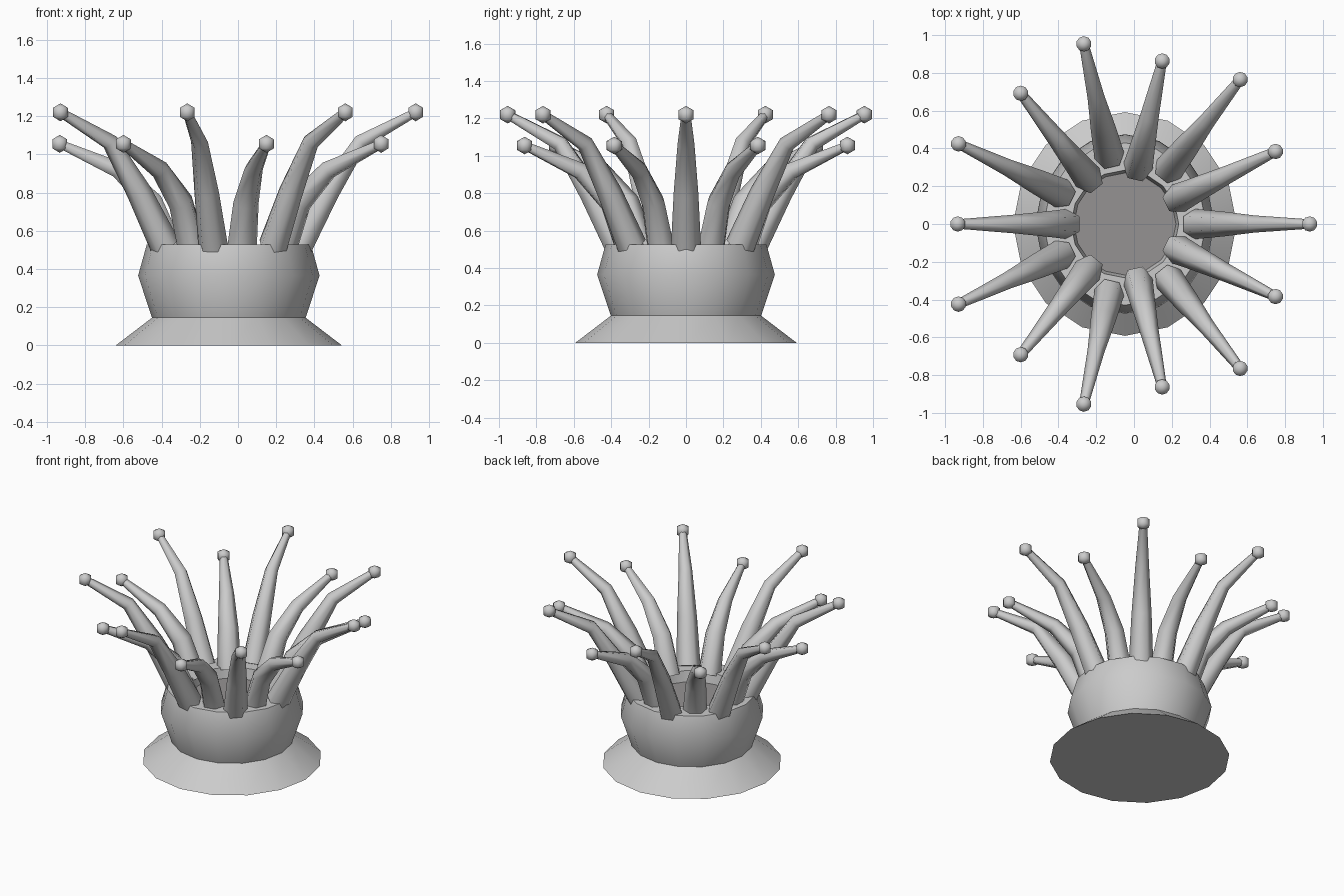
import bpy, bmesh, math
from mathutils import Vector, Matrix

if "Cube" in bpy.data.objects:
    bpy.data.objects.remove(bpy.data.objects["Cube"])

CX = -0.048  # the stalk axis sits slightly left of the origin


def finish(name, bm, smooth_deg, mat=None):
    bmesh.ops.recalc_face_normals(bm, faces=bm.faces)
    me = bpy.data.meshes.new(name)
    bm.to_mesh(me)
    bm.free()
    ob = bpy.data.objects.new(name, me)
    bpy.context.collection.objects.link(ob)
    if mat:
        me.materials.append(mat)
    bpy.ops.object.select_all(action='DESELECT')
    ob.select_set(True)
    bpy.context.view_layer.objects.active = ob
    bpy.ops.object.shade_smooth_by_angle(angle=math.radians(smooth_deg))
    return ob


def skin(bm, rings):
    # bridge successive rings and cap both ends
    n = len(rings[0])
    for a, b in zip(rings, rings[1:]):
        for i in range(n):
            j = (i + 1) % n
            bm.faces.new((a[i], a[j], b[j], b[i]))
    bm.faces.new(rings[0][::-1])
    bm.faces.new(rings[-1])


def lathe(name, profile, sides, smooth_deg):
    bm = bmesh.new()
    rings = []
    for r, z in profile:
        rings.append([bm.verts.new((CX + r * math.cos(math.tau * i / sides),
                                    r * math.sin(math.tau * i / sides), z))
                      for i in range(sides)])
    skin(bm, rings)
    return finish(name, bm, smooth_deg)


def tentacle(name, path, radii, angle, sides=6):
    # tapered tube bent in the radial plane (r, z)
    bm = bmesh.new()
    out = Vector((math.cos(angle), math.sin(angle), 0))
    side = Vector((-math.sin(angle), math.cos(angle), 0))
    pts = [Vector((CX, 0, 0)) + out * r + Vector((0, 0, z)) for r, z in path]
    rings = []
    for k, (p, rad) in enumerate(zip(pts, radii)):
        t = (pts[min(k + 1, len(pts) - 1)] - pts[max(k - 1, 0)]).normalized()
        nrm = side.cross(t)
        ring = []
        for i in range(sides):
            a = math.tau * (i + 0.5) / sides
            ring.append(bm.verts.new(p + rad * (math.cos(a) * nrm + math.sin(a) * side)))
        rings.append(ring)
    skin(bm, rings)
    finish(name, bm, 65)
    # ball on the tip
    bm = bmesh.new()
    bmesh.ops.create_uvsphere(bm, u_segments=10, v_segments=3, radius=0.047,
                              matrix=Matrix.Translation(pts[-1]))
    finish(name + "_tip", bm, 75)


# stalk with flared foot, rim and recessed top
lathe("stalk", [(0.592, 0), (0.402, 0.145), (0.475, 0.365), (0.43, 0.527),
                (0.285, 0.527), (0.27, 0.45)], 16, 40)

# dark mouth floor
dark = bpy.data.materials.new("dark_grey")
dark.diffuse_color = (0.3, 0.29, 0.29, 1)
dark.use_nodes = True
dark.node_tree.nodes["Principled BSDF"].inputs["Base Color"].default_value = dark.diffuse_color
bm = bmesh.new()
bmesh.ops.create_circle(bm, cap_ends=True, segments=16, radius=0.27,
                        matrix=Matrix.Translation((CX, 0, 0.453)))
finish("mouth", bm, 30, dark)

# seven long outer and seven short inner tentacles, alternating
LONG = [(0.37, 0.52), (0.52, 0.80), (0.69, 1.065), (0.978, 1.22)]
SHORT = [(0.305, 0.50), (0.405, 0.75), (0.58, 0.92), (0.885, 1.055)]
for i in range(7):
    a = math.tau * i / 7
    tentacle(f"long_tentacle_{i + 1}", LONG, [0.08, 0.066, 0.045, 0.025], a)
    tentacle(f"short_tentacle_{i + 1}", SHORT, [0.08, 0.068, 0.05, 0.025], a + math.pi / 7)
